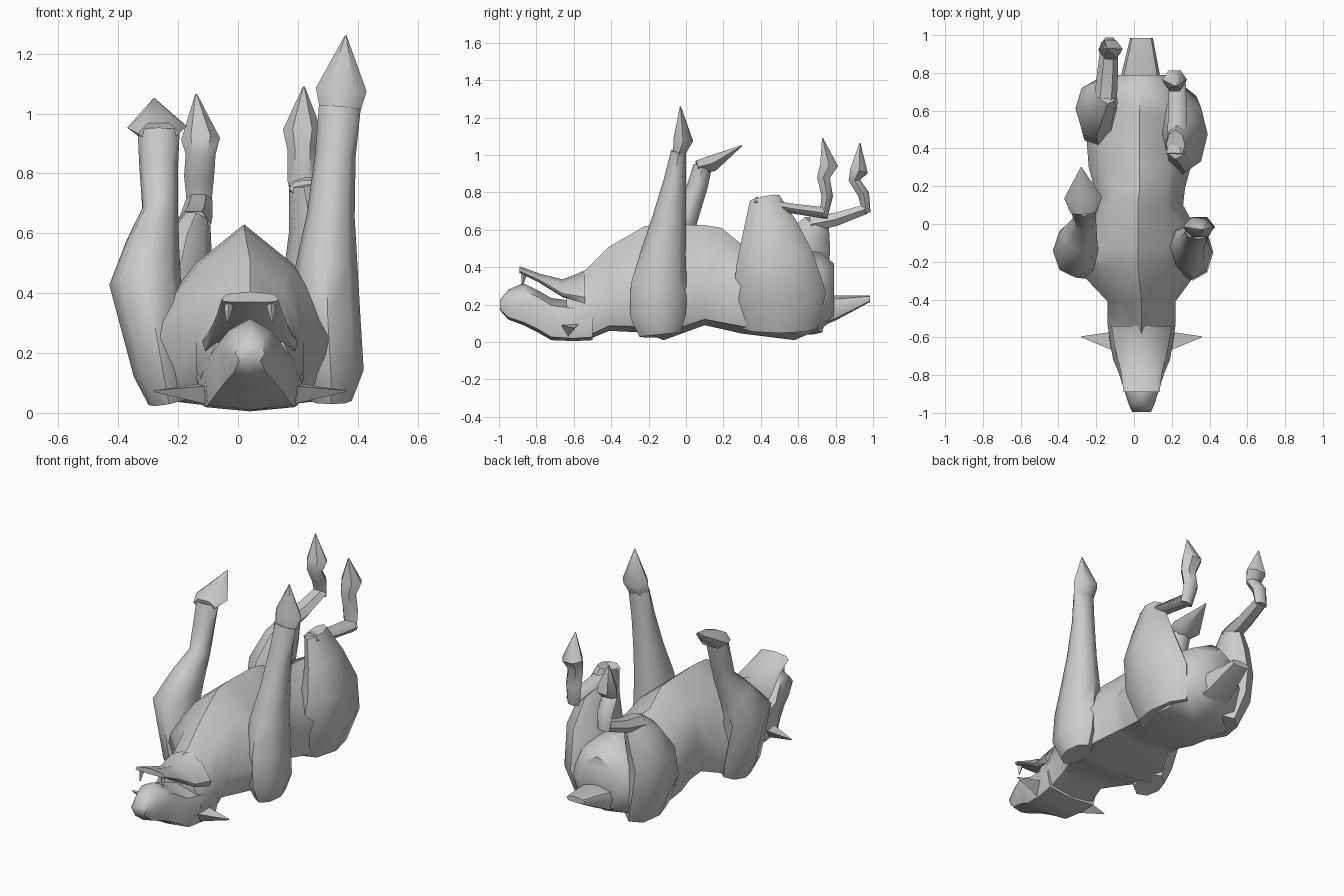
import bpy, bmesh, math
from mathutils import Vector


def skin(name, rings):
    """Join equal-sized rings of points into a capped, smooth-shaded mesh."""
    bm = bmesh.new()
    loops = [[bm.verts.new(p) for p in r] for r in rings]
    n = len(loops[0])
    for a, b in zip(loops, loops[1:]):
        for i in range(n):
            j = (i + 1) % n
            bm.faces.new((a[i], a[j], b[j], b[i]))
    bm.faces.new(loops[0])
    bm.faces.new(loops[-1])
    bmesh.ops.recalc_face_normals(bm, faces=bm.faces)
    me = bpy.data.meshes.new(name)
    bm.to_mesh(me)
    bm.free()
    ob = bpy.data.objects.new(name, me)
    bpy.context.collection.objects.link(ob)
    bpy.context.view_layer.objects.active = ob
    for o in bpy.context.selected_objects:
        o.select_set(False)
    ob.select_set(True)
    bpy.ops.object.shade_smooth_by_angle(angle=math.radians(50))
    return ob


def trunk(name, stations):
    """Stations along y: y, centre x, low z, low width, mid z, mid width, top z, top width."""
    rings = []
    for y, cx, zb, wb, zm, wm, zt, wt in stations:
        zu = zm + 0.66 * (zt - zm)
        zl = zb + 0.15 * (zm - zb)
        half = [(wb, zl), (wm, zm), (wt, zu)]
        ring = [(cx, y, zb)] + [(cx + w, y, z) for w, z in half]
        ring += [(cx, y, zt)] + [(cx - w, y, z) for w, z in reversed(half)]
        rings.append(ring)
    return skin(name, rings)


def limb(name, path, sides=8, phase=0.0):
    """Path points: x, y, z, half width across x, half depth."""
    pts = [Vector(p[:3]) for p in path]
    rings = []
    for i, p in enumerate(path):
        t = Vector((0, 0, 0))
        if i > 0:
            t += (pts[i] - pts[i - 1]).normalized()
        if i < len(pts) - 1:
            t += (pts[i + 1] - pts[i]).normalized()
        t.normalize()
        u = Vector((1, 0, 0))
        u = (u - t * u.dot(t)).normalized()
        v = t.cross(u)
        ring = []
        for k in range(sides):
            a = phase + 2 * math.pi * k / sides
            ring.append(pts[i] + u * p[3] * math.cos(a) + v * p[4] * math.sin(a))
        rings.append(ring)
    return skin(name, rings)


# Torso lying on its back, with the keeled chest upward
trunk("torso", [
    (-0.64, 0.04, 0.02, 0.14, 0.12, 0.165, 0.335, 0.10),
    (-0.53, 0.04, 0.01, 0.15, 0.14, 0.18, 0.39, 0.11),
    (-0.41, 0.04, 0.06, 0.14, 0.24, 0.18, 0.51, 0.11),
    (-0.22, 0.02, 0.05, 0.24, 0.26, 0.34, 0.62, 0.15),
    (-0.12, 0.02, 0.01, 0.30, 0.25, 0.36, 0.63, 0.16),
    (0.10, 0.02, 0.09, 0.19, 0.30, 0.24, 0.625, 0.14),
    (0.19, 0.03, 0.07, 0.19, 0.30, 0.24, 0.61, 0.14),
    (0.30, 0.03, 0.045, 0.21, 0.30, 0.27, 0.52, 0.16),
    (0.58, 0.03, 0.01, 0.21, 0.25, 0.29, 0.50, 0.17),
    (0.72, 0.03, 0.07, 0.17, 0.25, 0.22, 0.48, 0.15),
    (0.79, 0.03, 0.12, 0.09, 0.24, 0.13, 0.42, 0.10)])

# Upside-down head: skull and muzzle below, lower jaw above
trunk("skull", [
    (-0.995, 0.04, 0.17, 0.035, 0.20, 0.05, 0.225, 0.035),
    (-0.95, 0.04, 0.12, 0.055, 0.20, 0.07, 0.28, 0.05),
    (-0.87, 0.04, 0.09, 0.08, 0.20, 0.095, 0.315, 0.07),
    (-0.79, 0.04, 0.05, 0.11, 0.17, 0.12, 0.275, 0.10),
    (-0.72, 0.04, 0.01, 0.14, 0.12, 0.15, 0.235, 0.13),
    (-0.60, 0.04, 0.005, 0.15, 0.10, 0.172, 0.22, 0.15),
    (-0.50, 0.04, 0.01, 0.16, 0.12, 0.18, 0.22, 0.15)])
trunk("lower_jaw", [
    (-0.89, 0.04, 0.37, 0.085, 0.38, 0.095, 0.405, 0.08),
    (-0.78, 0.04, 0.315, 0.10, 0.33, 0.11, 0.365, 0.08),
    (-0.66, 0.04, 0.24, 0.13, 0.26, 0.14, 0.335, 0.09),
    (-0.54, 0.04, 0.20, 0.15, 0.24, 0.16, 0.38, 0.10)])

# Teeth and ears, mirrored about the head's centre line
for side, tag in ((-1, "left"), (1, "right")):
    limb("tooth_" + tag, [(0.04 + side * 0.07, -0.865, 0.37, 0.018, 0.018),
                          (0.04 + side * 0.075, -0.875, 0.305, 0.004, 0.004)], 4)
    x0, x1 = 0.04 + side * 0.15, 0.04 + side * 0.32
    skin("ear_" + tag, [
        [(x0, -0.67, 0.09), (x0, -0.57, 0.10), (x0, -0.63, 0.03)],
        [(x1, -0.60, 0.075), (x1, -0.595, 0.075), (x1, -0.598, 0.07)]])

# Short tail
trunk("tail", [
    (0.74, 0.035, 0.09, 0.09, 0.18, 0.11, 0.24, 0.09),
    (0.80, 0.035, 0.115, 0.08, 0.19, 0.10, 0.25, 0.085),
    (0.985, 0.04, 0.215, 0.05, 0.235, 0.06, 0.25, 0.05)])

# Straight front leg
limb("front_leg_right", [
    (0.31, -0.14, 0.04, 0.07, 0.11), (0.31, -0.15, 0.14, 0.11, 0.15),
    (0.30, -0.145, 0.30, 0.11, 0.15), (0.295, -0.12, 0.48, 0.105, 0.12),
    (0.31, -0.09, 0.66, 0.08, 0.09), (0.325, -0.06, 0.86, 0.068, 0.06),
    (0.34, -0.04, 1.02, 0.07, 0.04)])
limb("front_hoof_right", [
    (0.34, -0.04, 1.00, 0.065, 0.035), (0.345, -0.015, 1.08, 0.085, 0.06),
    (0.36, -0.03, 1.26, 0.003, 0.003)], 6)

# Bent front leg
limb("front_leg_left", [
    (-0.23, -0.14, 0.04, 0.07, 0.11), (-0.25, -0.15, 0.14, 0.10, 0.14),
    (-0.31, -0.14, 0.43, 0.12, 0.15), (-0.285, -0.06, 0.56, 0.09, 0.10),
    (-0.26, 0.01, 0.68, 0.06, 0.06), (-0.265, 0.06, 0.83, 0.065, 0.055),
    (-0.265, 0.09, 0.94, 0.07, 0.05)])
limb("front_hoof_left", [
    (-0.265, 0.06, 0.935, 0.07, 0.04), (-0.27, 0.14, 0.955, 0.10, 0.05),
    (-0.28, 0.30, 1.05, 0.003, 0.003)], 6)

# Hind legs: thigh, shin and foot
limb("thigh_right", [
    (0.20, 0.50, 0.07, 0.10, 0.20), (0.24, 0.50, 0.25, 0.13, 0.25),
    (0.27, 0.475, 0.45, 0.12, 0.205), (0.25, 0.45, 0.62, 0.08, 0.145),
    (0.22, 0.42, 0.77, 0.05, 0.08)])
limb("shin_right", [
    (0.22, 0.37, 0.75, 0.05, 0.03), (0.23, 0.56, 0.715, 0.05, 0.03),
    (0.23, 0.74, 0.69, 0.045, 0.035)], 6)
limb("hind_foot_right", [
    (0.23, 0.735, 0.665, 0.04, 0.025), (0.215, 0.755, 0.78, 0.05, 0.035),
    (0.215, 0.735, 0.88, 0.05, 0.04), (0.215, 0.765, 0.945, 0.065, 0.055),
    (0.22, 0.73, 1.09, 0.003, 0.003)], 6)

limb("thigh_left", [
    (-0.13, 0.56, 0.07, 0.09, 0.17), (-0.18, 0.58, 0.25, 0.12, 0.19),
    (-0.20, 0.61, 0.42, 0.11, 0.16), (-0.17, 0.66, 0.55, 0.085, 0.12),
    (-0.14, 0.70, 0.64, 0.05, 0.07)])
limb("shin_left", [
    (-0.15, 0.67, 0.63, 0.06, 0.05), (-0.14, 0.80, 0.655, 0.055, 0.04),
    (-0.13, 0.96, 0.71, 0.045, 0.03)], 6)
limb("hind_foot_left", [
    (-0.13, 0.965, 0.69, 0.04, 0.025), (-0.13, 0.95, 0.79, 0.05, 0.035),
    (-0.125, 0.90, 0.865, 0.05, 0.035), (-0.125, 0.925, 0.915, 0.065, 0.055),
    (-0.14, 0.93, 1.065, 0.003, 0.003)], 6)
